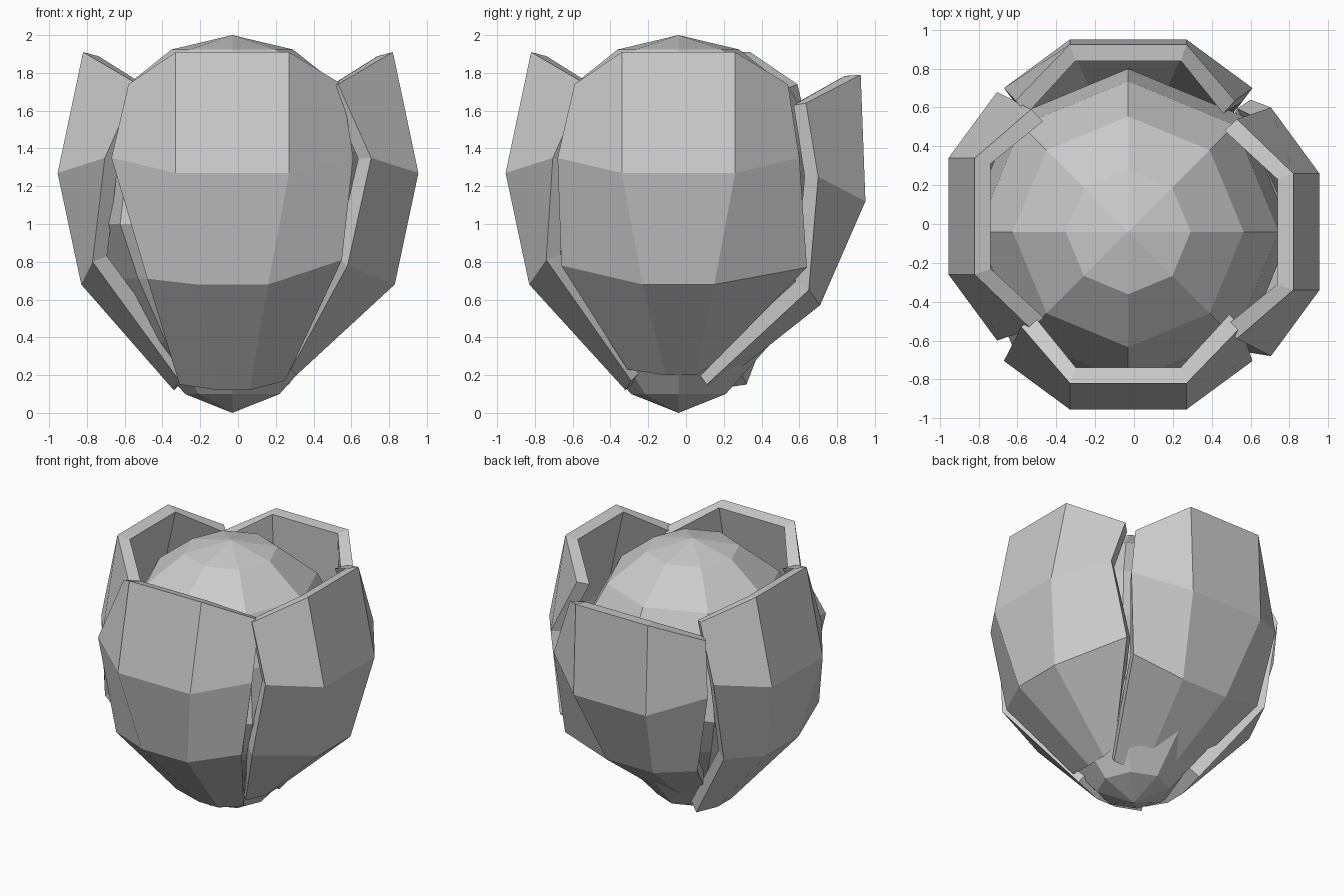
import bpy, bmesh, math
from mathutils import Matrix

if "Cube" in bpy.data.objects:
    bpy.data.objects.remove(bpy.data.objects["Cube"])


def make_object(name, bm):
    bmesh.ops.recalc_face_normals(bm, faces=bm.faces)
    mesh = bpy.data.meshes.new(name)
    bm.to_mesh(mesh)
    bm.free()
    ob = bpy.data.objects.new(name, mesh)
    bpy.context.collection.objects.link(ob)
    return ob


# Inner bud: eight-sided sphere, tapered to a point at the bottom
bm = bmesh.new()
bmesh.ops.create_uvsphere(bm, u_segments=8, v_segments=8, radius=1)
for v in bm.verts:
    taper = 1 if v.co.z > -0.05 else 1 - 0.24 * abs(v.co.z)
    lift = 0.1 * math.sin(math.pi * -v.co.z) if v.co.z < 0 else 0
    v.co = (v.co.x * 0.84 * taper - 0.03, v.co.y * 0.84 * taper - 0.04, v.co.z + 1 + lift)
make_object("inner_bud", bm)


# Petal: four columns by four rows, with thickness.
# Points are (sideways, outward, height) for a petal facing the front.
def petal(name, turn, mid, low_left, low_right, tip, shift=-0.03, drop=0.0):
    (d0, z0), (d1, z1), (d2, z2), (d3, z3) = mid
    s = shift
    rows = [
        [(s - .55, d0 - .29, 1.74 - drop), (s - .30, d0, z0), (s + .30, d0, z0), (s + .58, d0 - .29, 1.74 - drop)],
        [(s - .64, d1 - .25, 1.35 - drop), (s - .30, d1, z1), (s + .30, d1, z1), (s + .64, d1 - .25, 1.35 - drop)],
        [low_left, (s - .19, d2, z2), (s + .19, d2, z2), low_right],
        [(tip[0], d3 - .03, z3 + .03), (s - .07, d3, z3), (s + .09, d3, z3), (tip[1], d3 - .03, z3 + .05)],
    ]
    bm = bmesh.new()
    rot = Matrix.Rotation(turn * math.pi / 2, 3, 'Z')
    grid = [[bm.verts.new((u, -d, z)) for u, d, z in row] for row in rows]
    for a, b in zip(grid, grid[1:]):
        for i in range(3):
            bm.faces.new((a[i], b[i], b[i + 1], a[i + 1]))
    bmesh.ops.rotate(bm, verts=bm.verts, matrix=rot)
    bm.normal_update()
    # keep the normals pointing away from the bud
    if sum(f.normal.x * f.calc_center_median().x + f.normal.y * f.calc_center_median().y for f in bm.faces) < 0:
        bmesh.ops.reverse_faces(bm, faces=bm.faces)
    mesh = bpy.data.meshes.new(name)
    bm.to_mesh(mesh)
    bm.free()
    ob = bpy.data.objects.new(name, mesh)
    bpy.context.collection.objects.link(ob)
    mod = ob.modifiers.new("thickness", 'SOLIDIFY')
    mod.thickness = 0.09
    mod.offset = -1


upright = [(.82, 1.91), (.955, 1.27), (.83, .68)]
petal("front_petal", 0, upright + [(.32, .12)], (-.48, .76, .71), (.55, .74, .81), (-.31, .25))
petal("right_petal", 1, upright + [(.31, .20)], (-.66, .58, .78), (.64, .60, .77), (-.31, .13), -.04)
petal("back_petal", 2, [(.925, 1.79), (.95, 1.12), (.71, .57), (.14, .12)],
      (-.55, .65, .65), (.55, .65, .65), (-.27, .27), .03, .1)
petal("left_petal", 3, upright + [(.34, .12)], (-.55, .70, .74), (.48, .77, .80), (-.32, .26), -.04)
